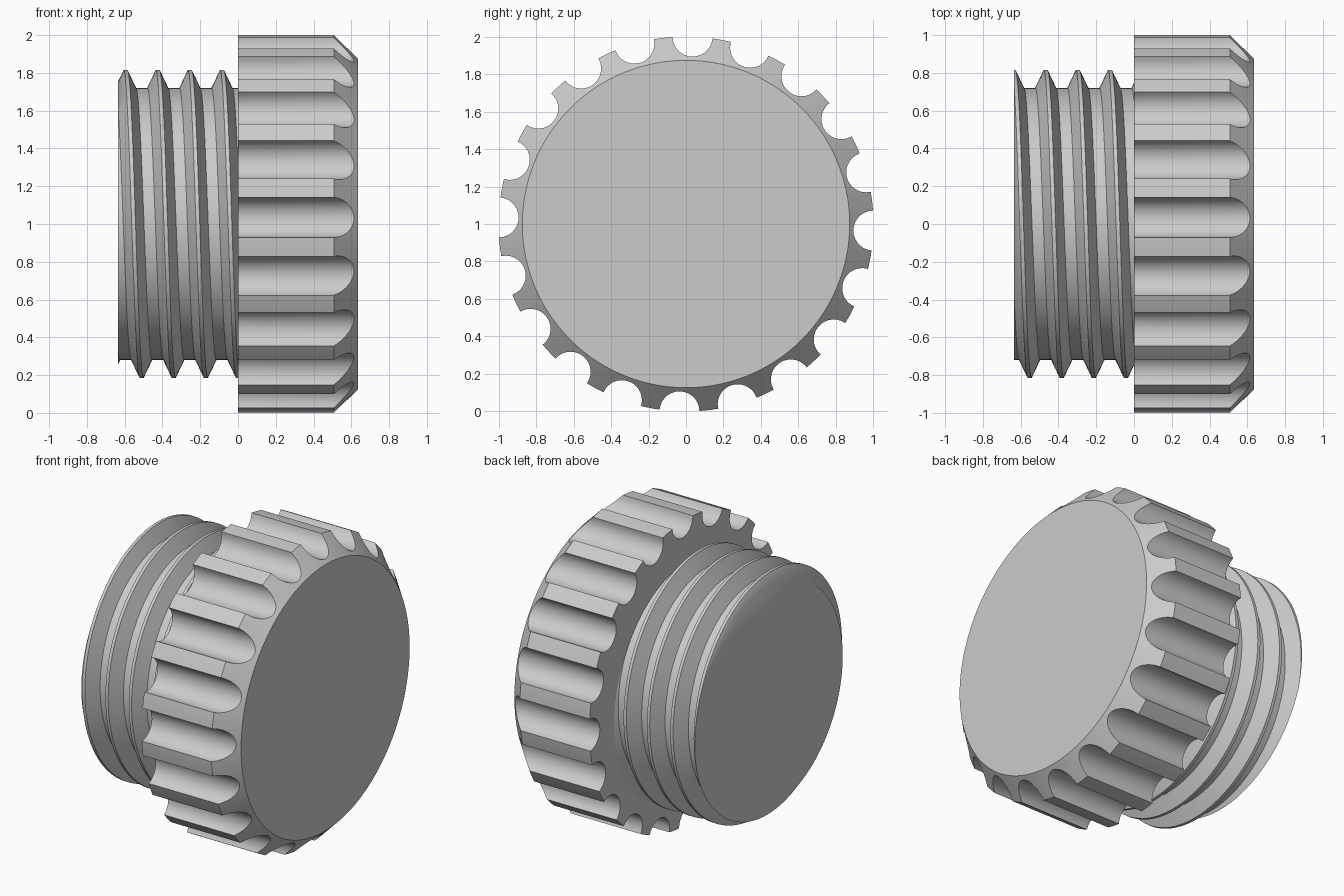
import bpy, bmesh
from math import sin, cos, pi, radians, atan2, acos, hypot

cube = bpy.data.objects.get("Cube")
if cube:
    bpy.data.objects.remove(cube, do_unlink=True)

AXIS_Z = 1.0        # height of the turning axis, which runs along x
HALF = 0.635        # half of the overall length

grey = bpy.data.materials.new("plain grey")
grey.use_nodes = True
grey.diffuse_color = (0.6, 0.6, 0.6, 1)
grey.node_tree.nodes["Principled BSDF"].inputs["Base Color"].default_value = (0.6, 0.6, 0.6, 1)


def finish(bm, name):
    bmesh.ops.recalc_face_normals(bm, faces=bm.faces[:])
    mesh = bpy.data.meshes.new(name)
    bm.to_mesh(mesh)
    bm.free()
    mesh.materials.append(grey)
    obj = bpy.data.objects.new(name, mesh)
    bpy.context.collection.objects.link(obj)
    bpy.ops.object.select_all(action='DESELECT')
    obj.select_set(True)
    bpy.context.view_layer.objects.active = obj
    bpy.ops.object.shade_smooth_by_angle(angle=radians(30))
    return obj


def polar(bm, x, r, a):
    return bm.verts.new((x, r * cos(a), AXIS_Z + r * sin(a)))


# Outline of the knob: round flutes separated by narrow lands, as (radius, angle)
RIM, FACE_R, FLUTE_R, FLUTES = 1.0024, 0.875, 0.107, 20
STEP = 2 * pi / FLUTES
start = acos(-FLUTE_R / (2 * RIM))
outline = []
for i in range(FLUTES):
    mid = i * STEP - radians(2)
    arc = []
    for k in range(15):
        t = start + (2 * pi - 2 * start) * k / 14
        u, v = RIM + FLUTE_R * cos(t), -FLUTE_R * sin(t)
        arc.append((hypot(u, v), atan2(v, u)))
    outline += [(r, mid + a) for r, a in arc]
    edge = arc[-1][1]
    outline += [(RIM, mid + edge + (STEP - 2 * edge) * k / 3) for k in (1, 2)]

# Knob: back ring, fluted sides, chamfer cone and flat face
bm = bmesh.new()
rings = [
    [polar(bm, 0, 0.6, a) for r, a in outline],
    [polar(bm, 0, r, a) for r, a in outline],
    [polar(bm, HALF - (r - FACE_R), r, a) for r, a in outline],
    [polar(bm, HALF, FACE_R, a) for r, a in outline],
]
n = len(outline)
for low, high in zip(rings, rings[1:]):
    for i in range(n):
        j = (i + 1) % n
        bm.faces.new((low[i], low[j], high[j], high[i]))
bm.faces.new(rings[0])
bm.faces.new(rings[-1])
finish(bm, "fluted_knob")

# Threaded shank: helical sheet, trimmed to length and capped
PITCH, ROOT, CREST, TURN = 0.17, 0.72, 0.815, 128
profile = [(-0.01, CREST), (0.01, CREST), (0.055, ROOT), (0.115, ROOT)]
bm = bmesh.new()
columns = []
for s in range(TURN + 1):
    a = 2 * pi * s / TURN
    shift = -0.4675 + PITCH * s / TURN
    columns.append([polar(bm, shift + PITCH * p + x, r, a)
                    for p in range(-3, 5) for x, r in profile])
for one, two in zip(columns, columns[1:]):
    for k in range(len(one) - 1):
        bm.faces.new((one[k], two[k], two[k + 1], one[k + 1]))
bmesh.ops.remove_doubles(bm, verts=bm.verts[:], dist=0.0001)
for x, direction in ((-HALF, -1), (0.02, 1)):
    bmesh.ops.bisect_plane(bm, geom=bm.verts[:] + bm.edges[:] + bm.faces[:], dist=0.00001,
                           plane_co=(x, 0, 0), plane_no=(direction, 0, 0), clear_outer=True)
bmesh.ops.holes_fill(bm, edges=[e for e in bm.edges if e.is_boundary], sides=0)
finish(bm, "threaded_shank")
